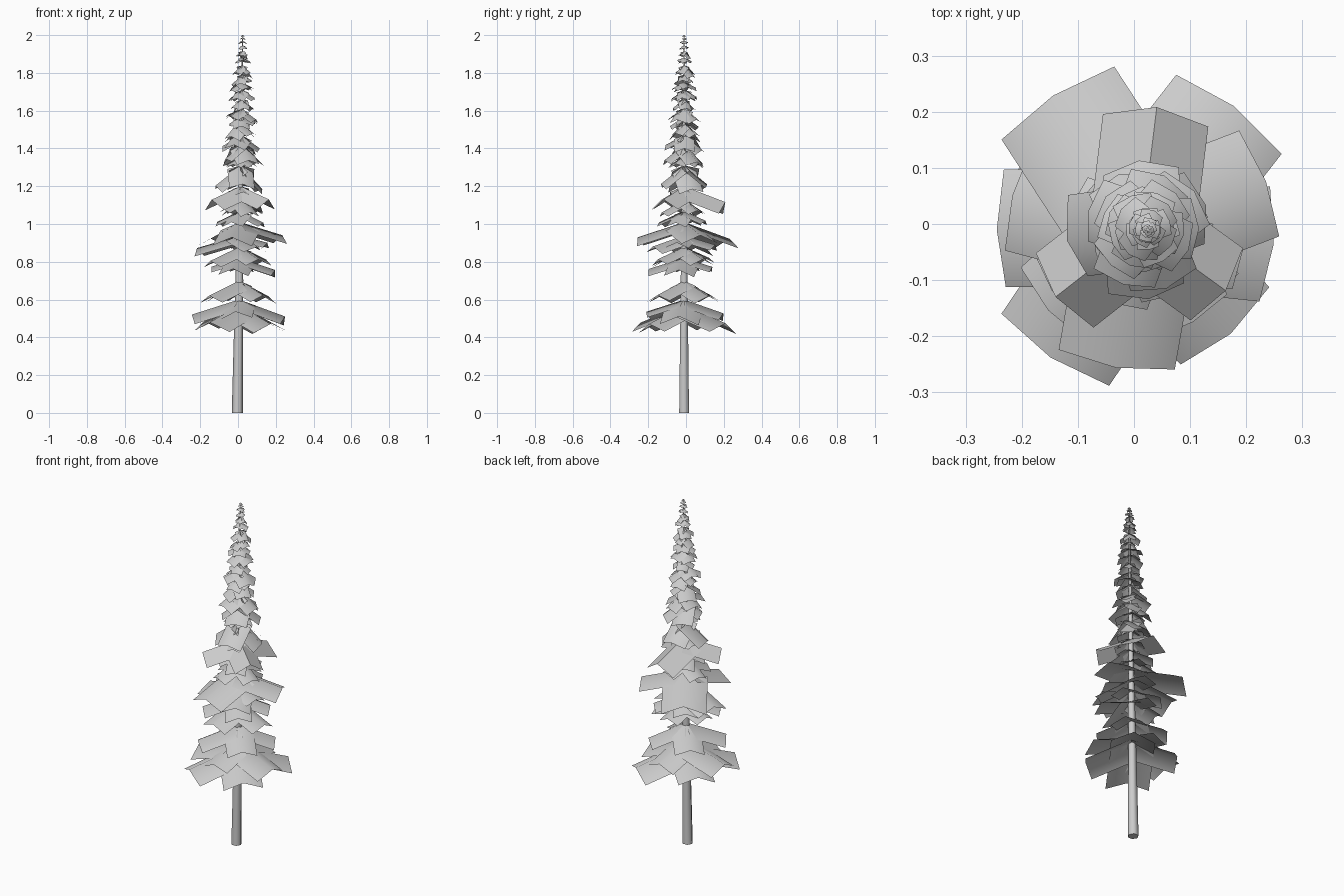
import bpy, bmesh, math, random
from mathutils import Matrix, Vector

random.seed(4)
cube = bpy.data.objects.get("Cube")
if cube:
    bpy.data.objects.remove(cube)

grey = bpy.data.materials.new("plain grey")
grey.use_nodes = True
grey.diffuse_color = (0.6, 0.6, 0.6, 1)
grey.node_tree.nodes["Principled BSDF"].inputs["Base Color"].default_value = (0.6, 0.6, 0.6, 1)


def axis(z):
    """Centre of the slightly leaning trunk at height z."""
    return Vector((-0.003 + 0.014 * z, -0.01, z))


def finish(bm, name, smooth=True):
    for f in bm.faces:
        f.smooth = smooth
    mesh = bpy.data.meshes.new(name)
    bm.to_mesh(mesh)
    bm.free()
    mesh.materials.append(grey)
    obj = bpy.data.objects.new(name, mesh)
    bpy.context.collection.objects.link(obj)
    return obj


def frond(bm, apex, reach, heading, pitch, roll, width, fold):
    """A rectangular card folded along its ridge and drooping outward."""
    turn = (Matrix.Translation(axis(apex))
            @ Matrix.Rotation(math.radians(heading), 4, "Z")
            @ Matrix.Rotation(math.radians(pitch), 4, "Y")
            @ Matrix.Rotation(math.radians(roll), 4, "X"))
    length = reach / math.cos(math.radians(pitch))
    rows = [[bm.verts.new(turn @ Vector((x, side * width, -abs(side) * fold * width)))
             for side in (-1, 0, 1)] for x in (0, length)]
    for i in (0, 1):
        bm.faces.new((rows[0][i], rows[1][i], rows[1][i + 1], rows[0][i + 1]))


def whorl(name, apex, pitch, fronds, width=0.42, fold=0.45, smooth=True, roll=4, sway=2):
    """A ring of fronds, each given as heading and reach."""
    bm = bmesh.new()
    for heading, reach in fronds:
        frond(bm, apex, reach, heading, pitch + random.uniform(-sway, sway),
              random.uniform(-roll, roll), width * reach, fold)
    finish(bm, name, smooth)


# Tapered trunk
bm = bmesh.new()
rings = []
for z, r in ((0, 0.03), (0.7, 0.021), (1.3, 0.012), (2, 0.002)):
    rings.append([bm.verts.new(axis(z) + Vector((r * math.cos(a), r * math.sin(a), 0)))
                  for a in (math.tau * i / 6 for i in range(6))])
for low, high in zip(rings, rings[1:]):
    for i in range(6):
        j = (i + 1) % 6
        bm.faces.new((low[i], low[j], high[j], high[i]))
bm.faces.new(rings[0][::-1])
bm.faces.new(rings[-1])
trunk = finish(bm, "trunk")
bpy.context.view_layer.objects.active = trunk
trunk.select_set(True)
bpy.ops.object.shade_smooth_by_angle(angle=math.radians(65))

# Broad lower whorls: apex height, droop, then heading and reach of each frond
lower = [
    (0.57, 20, [(52, 0.28), (140, 0.24), (-124, 0.275), (-48, 0.25)]),
    (0.6, 19, [(-6, 0.245), (82, 0.21), (180, 0.25), (-95, 0.2)]),
    (0.7, 21, [(40, 0.2), (132, 0.19), (-138, 0.215), (-48, 0.19)]),
    (0.82, 17, [(-8, 0.19), (85, 0.15), (172, 0.15), (-100, 0.19)]),
    (0.88, 20, [(35, 0.17), (125, 0.16), (-145, 0.19), (-55, 0.17)]),
    (0.94, 16, [(165, 0.235), (75, 0.17), (-15, 0.15), (-60, 0.19)]),
    (1.01, 18, [(21, 0.24), (123, 0.285), (-100, 0.25)]),
    (1.07, 24, [(-20, 0.13), (70, 0.12), (160, 0.13), (-110, 0.14)]),
    (1.13, 27, [(35, 0.12), (125, 0.12), (-145, 0.11), (-65, 0.13)]),
]
for n, (apex, pitch, fronds) in enumerate(lower):
    whorl(f"lower_branches_{n + 1}", apex, pitch, fronds)

# Sharply folded middle whorl
whorl("middle_branches", 1.2, 22, [(83, 0.22), (-36, 0.185), (-142, 0.195)],
      width=0.43, fold=0.7, smooth=False, roll=2)

# Narrow crown: apex height and reach of each whorl
crown = [(1.2, 0.075), (1.25, 0.08), (1.31, 0.13), (1.36, 0.09), (1.42, 0.11),
         (1.47, 0.1), (1.53, 0.09), (1.57, 0.075), (1.61, 0.09), (1.66, 0.065),
         (1.71, 0.07), (1.75, 0.065), (1.79, 0.055), (1.84, 0.06), (1.88, 0.042),
         (1.915, 0.035), (1.945, 0.028), (1.97, 0.022), (1.987, 0.015), (2, 0.01)]
for n, (apex, reach) in enumerate(crown):
    ring = [(n * 52 + k * 90 + random.uniform(-12, 12), reach * random.uniform(0.85, 1.05))
            for k in range(4)]
    whorl(f"crown_branches_{n + 1}", apex, random.uniform(20, 40), ring,
          width=0.55, roll=10, sway=8)
